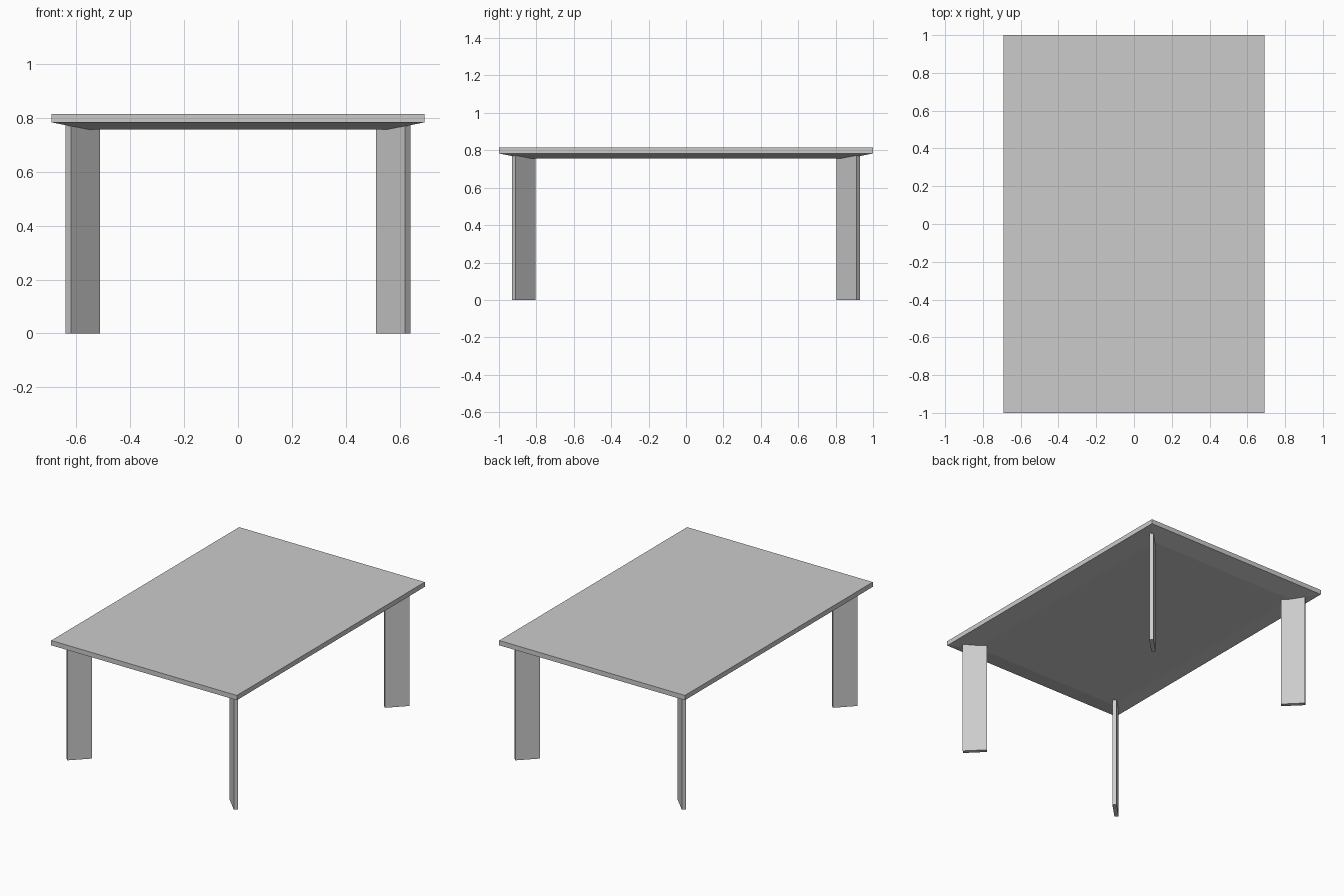
import bpy
import bmesh
from math import radians
from mathutils import Matrix

cube = bpy.data.objects.get("Cube")
if cube:
    bpy.data.objects.remove(cube, do_unlink=True)

grey = bpy.data.materials.new("plain_grey")
grey.use_nodes = True
colour = (0.6, 0.6, 0.6, 1)
grey.diffuse_color = colour
grey.node_tree.nodes["Principled BSDF"].inputs["Base Color"].default_value = colour


def add_object(name, bm):
    mesh = bpy.data.meshes.new(name)
    bmesh.ops.recalc_face_normals(bm, faces=bm.faces)
    bm.to_mesh(mesh)
    bm.free()
    mesh.materials.append(grey)
    obj = bpy.data.objects.new(name, mesh)
    bpy.context.collection.objects.link(obj)
    return obj


def box(size, centre, angle=0):
    bm = bmesh.new()
    matrix = (Matrix.Translation(centre) @ Matrix.Rotation(angle, 4, "Z")
              @ Matrix.Diagonal((*size, 1)))
    bmesh.ops.create_cube(bm, size=1, matrix=matrix)
    return bm


# Table top: thin slab whose underside tapers inward
bm = box((1.384, 2, 0.032), (0, 0, 0.799))
bm.normal_update()
bottom = min(bm.faces, key=lambda f: f.calc_center_median().z)
new = bmesh.ops.extrude_face_region(bm, geom=[bottom])["geom"]
for v in (g for g in new if isinstance(g, bmesh.types.BMVert)):
    v.co.x *= 0.56 / 0.692
    v.co.y *= 0.865
    v.co.z = 0.757
if bottom.is_valid:
    bmesh.ops.delete(bm, geom=[bottom], context="FACES_ONLY")
add_object("table_top", bm)

# Legs: flat boards set diagonally across each corner
LEG_TOP = 0.775
for side_x, x in (("right", -1), ("left", 1)):
    for side_y, y in (("front", -1), ("back", 1)):
        bm = box((0.152, 0.027, LEG_TOP), (x * 0.576, y * 0.867, LEG_TOP / 2),
                 radians(45) * x * y)
        add_object(f"{side_y}_{side_x}_leg", bm)
